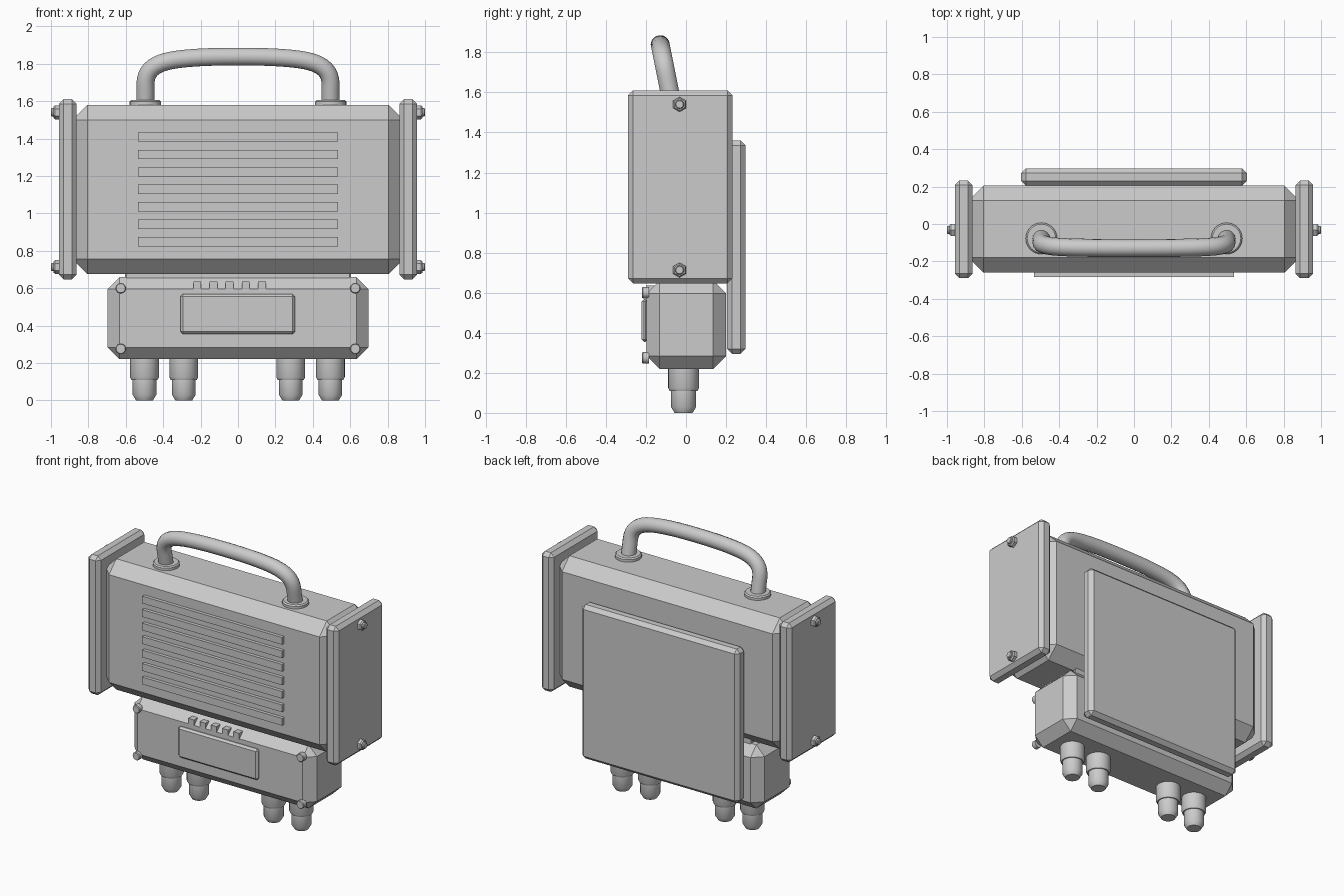
import bpy, bmesh, math
from mathutils import Matrix, Vector

cube = bpy.data.objects.get("Cube")
if cube:
    bpy.data.objects.remove(cube)

grey = bpy.data.materials.new("plain_grey")
grey.use_nodes = True
COLOUR = (0.6, 0.6, 0.6, 1)
grey.diffuse_color = COLOUR
grey.node_tree.nodes["Principled BSDF"].inputs["Base Color"].default_value = COLOUR


def finish(name, bm, smooth=False):
    bmesh.ops.recalc_face_normals(bm, faces=bm.faces)
    mesh = bpy.data.meshes.new(name)
    bm.to_mesh(mesh)
    bm.free()
    mesh.materials.append(grey)
    obj = bpy.data.objects.new(name, mesh)
    bpy.context.collection.objects.link(obj)
    if smooth:
        bpy.ops.object.select_all(action='DESELECT')
        obj.select_set(True)
        bpy.context.view_layer.objects.active = obj
        bpy.ops.object.shade_smooth_by_angle(angle=math.radians(32))
    return obj


def box(name, x, y, z, chamfer=0):
    """Box from (min, max) ranges, with flat chamfers on every edge."""
    bm = bmesh.new()
    bmesh.ops.create_cube(bm, size=1)
    for v in bm.verts:
        v.co = [r[0] + (c + 0.5) * (r[1] - r[0]) for c, r in zip(v.co, (x, y, z))]
    if chamfer:
        bmesh.ops.bevel(bm, geom=bm.edges[:], offset=chamfer, segments=1,
                        affect='EDGES', profile=0.5)
    return finish(name, bm)


def turned(name, profile, origin, axis, sides=32):
    """Solid of revolution: profile holds (radius, distance along axis)."""
    bm = bmesh.new()
    turn = Vector((0, 0, 1)).rotation_difference(Vector(axis)).to_matrix().to_4x4()
    place = Matrix.Translation(origin) @ turn
    rings = []
    for r, h in profile:
        angles = [math.tau * i / sides for i in range(sides)]
        rings.append([bm.verts.new(place @ Vector((r * math.cos(a), r * math.sin(a), h)))
                      for a in angles])
    for low, high in zip(rings, rings[1:]):
        for i in range(sides):
            j = (i + 1) % sides
            bm.faces.new((low[i], low[j], high[j], high[i]))
    bm.faces.new(rings[0])
    bm.faces.new(rings[-1])
    return finish(name, bm, smooth=sides > 8)


# Housing, lower box, neck and rear plate
box("main_housing", (-0.885, 0.885), (-0.26, 0.205), (0.675, 1.58), 0.08)
box("neck", (-0.595, 0.595), (-0.14, 0.14), (0.62, 0.72))
box("lower_box", (-0.697, 0.697), (-0.197, 0.2), (0.22, 0.66), 0.064)
box("rear_plate", (-0.603, 0.603), (0.205, 0.297), (0.295, 1.36), 0.025)

# Front louvres
for i in range(7):
    z = 1.408 - i * 0.0933
    box(f"louvre_{i + 1}", (-0.535, 0.535), (-0.283, -0.25), (z - 0.025, z + 0.025))

# End plates with hex bolts
for side, s in (("left", 1), ("right", -1)):
    box(f"{side}_end_plate", sorted((s * 0.863, s * 0.958)), (-0.29, 0.233),
        (0.647, 1.61), 0.025)
    for level, z in (("lower", 0.713), ("upper", 1.54)):
        origin = (s * 0.95, -0.032, z)
        turned(f"{side}_{level}_bolt_head", ((0.037, 0), (0.037, 0.028), (0.03, 0.036)),
               origin, (s, 0, 0), 6)
        turned(f"{side}_{level}_bolt_tip", ((0.022, 0), (0.022, 0.045), (0.018, 0.05)),
               origin, (s, 0, 0), 20)

# Display, buttons and cover screws on the lower box
box("display_panel", (-0.308, 0.304), (-0.222, -0.19), (0.354, 0.568), 0.013)
for i in range(5):
    x = -0.218 + i * 0.0865
    box(f"button_{i + 1}", (x - 0.021, x + 0.021), (-0.2, -0.15), (0.593, 0.635))
for x in (-0.627, 0.627):
    for z in (0.275, 0.6):
        turned("cover_screw", ((0.028, 0), (0.028, 0.03), (0.024, 0.035)),
               (x, -0.185, z), (0, -1, 0), 20)

# Cable glands
GLAND = ((0.045, 0), (0.063, 0.03), (0.063, 0.11), (0.07, 0.11),
         (0.077, 0.125), (0.077, 0.24))
for i, x in enumerate((-0.5, -0.29, 0.282, 0.494)):
    turned(f"cable_gland_{i + 1}", GLAND, (x, -0.012, 0), (0, 0, 1))

# Carrying handle, leaning forward, with a flange under each foot
for side, s in (("left", 1), ("right", -1)):
    turned(f"{side}_handle_flange", ((0.084, 0), (0.084, 0.022), (0.076, 0.03)),
           (s * 0.495, -0.077, 1.575), (0, 0, 1))
half = [(0.495, 1.56, 0.0), (0.495, 1.7, 0.0), (0.32, 1.822, 0.0)]
curve = bpy.data.curves.new("handle", 'CURVE')
curve.dimensions = '3D'
curve.bevel_depth = 0.048
curve.bevel_resolution = 5
curve.resolution_u = 10
curve.use_fill_caps = True
spline = curve.splines.new('BEZIER')
# Each knot: x, z and the handle vector that follows the path
knots = [(-0.495, 1.56, 0, 0.04), (-0.495, 1.69, 0, 0.085), (-0.33, 1.822, 0.1, 0.014),
         (0.0, 1.838, 0.11, 0), (0.33, 1.822, 0.1, -0.014), (0.495, 1.69, 0, -0.085),
         (0.495, 1.56, 0, -0.04)]
spline.bezier_points.add(len(knots) - 1)


def lean(x, z):
    return Vector((x, -0.077 - 0.2 * (z - 1.58), z))


for p, (x, z, dx, dz) in zip(spline.bezier_points, knots):
    p.handle_left_type = p.handle_right_type = 'FREE'
    p.co = lean(x, z)
    p.handle_left = lean(x - dx, z - dz)
    p.handle_right = lean(x + dx, z + dz)
handle = bpy.data.objects.new("carrying_handle", curve)
curve.materials.append(grey)
bpy.context.collection.objects.link(handle)
